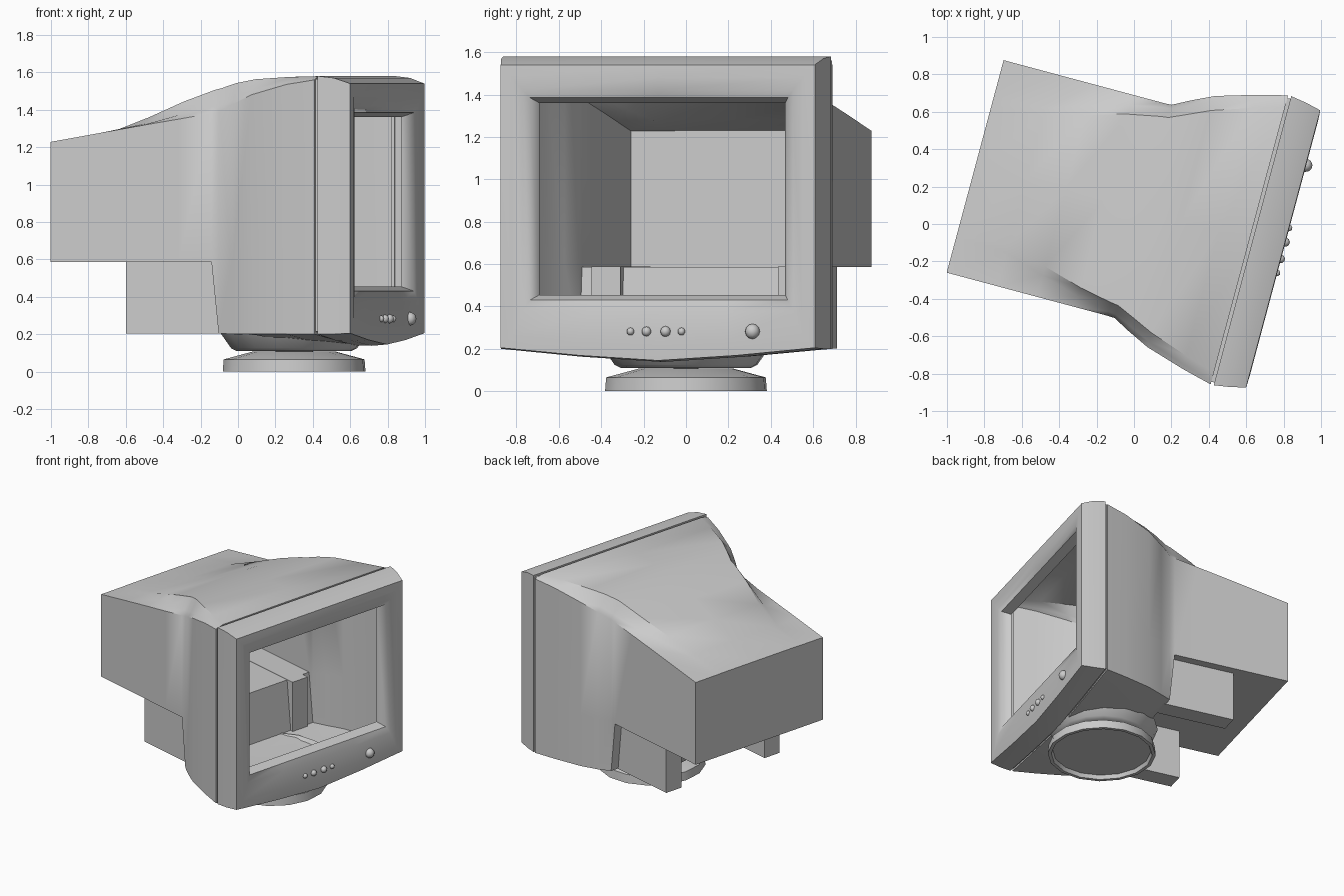
import bpy, bmesh, math
from mathutils import Matrix

# Local frame: +x is the screen direction, y is across; the whole monitor is swivelled
PLACE = Matrix.Translation((0.02, 0.075, 0)) @ Matrix.Rotation(math.radians(-15), 4, 'Z')


def finish(bm, name, angle=40):
    bmesh.ops.recalc_face_normals(bm, faces=bm.faces)
    bm.transform(PLACE)
    me = bpy.data.meshes.new(name)
    bm.to_mesh(me)
    bm.free()
    ob = bpy.data.objects.new(name, me)
    bpy.context.collection.objects.link(ob)
    bpy.ops.object.select_all(action='DESELECT')
    ob.select_set(True)
    bpy.context.view_layer.objects.active = ob
    bpy.ops.object.shade_smooth_by_angle(angle=math.radians(angle))
    return ob


def loft(name, rings, cap=False, angle=40):
    bm = bmesh.new()
    vs = [[bm.verts.new(p) for p in r] for r in rings]
    n = len(rings[0])
    for a, b in zip(vs, vs[1:]):
        for i in range(n):
            j = (i + 1) % n
            bm.faces.new((a[i], a[j], b[j], b[i]))
    if cap:
        bm.faces.new(vs[-1])
    bmesh.ops.remove_doubles(bm, verts=bm.verts, dist=1e-5)
    return finish(bm, name, angle)


def mirrored(u, half):
    # half profile from bottom centre to top centre, mirrored across y
    pts = half + [(-y, z) for y, z in reversed(half[1:-1])]
    return [(u, y, z) for y, z in pts]


def lathe(name, prof, cx, seg=16, angle=35):
    rings = [[(cx + r * math.cos(2 * math.pi * i / seg), r * math.sin(2 * math.pi * i / seg), z)
              for i in range(seg)] for r, z in prof]
    return loft(name, rings, angle=angle)


# Rear housing: u, half width, bottom edge, bottom centre, shoulder z, hump half width, top z
stations = [
    (0.618, 0.785, 0.215, 0.155, 1.545, 0.770, 1.565),
    (0.618, 0.800, 0.200, 0.140, 1.560, 0.785, 1.580),
    (0.450, 0.758, 0.200, 0.145, 1.535, 0.735, 1.580),
    (0.240, 0.695, 0.200, 0.165, 1.480, 0.665, 1.572),
    (0.120, 0.638, 0.200, 0.190, 1.430, 0.610, 1.555),
    (0.030, 0.590, 0.205, 0.205, 1.388, 0.570, 1.530),
    (-0.01, 0.588, 0.585, 0.585, 1.381, 0.565, 1.520),
    (-0.19, 0.588, 0.585, 0.585, 1.350, 0.530, 1.455),
    (-0.40, 0.588, 0.585, 0.585, 1.315, 0.470, 1.365),
    (-0.62, 0.588, 0.585, 0.585, 1.277, 0.400, 1.281),
    (-0.90, 0.588, 0.585, 0.585, 1.228, 0.390, 1.230),
]
loft("rear_housing", [mirrored(u, [(0, zc), (w, zb), (w, 0.6), (w, zs), (wh, zs + (zt - zs) * 0.25),
                                   (wh - 0.05, zt - (zt - zs) * 0.1), (0, zt)])
                      for u, w, zb, zc, zs, wh, zt in stations], cap=True)

# Front bezel, from the seam groove round the rim and into the screen opening
bezel = [
    (0.618, 0.785, 0.215, 0.155, 1.565),
    (0.635, 0.785, 0.215, 0.155, 1.565),
    (0.635, 0.800, 0.200, 0.140, 1.580),
    (0.720, 0.787, 0.200, 0.138, 1.570),
    (0.805, 0.767, 0.205, 0.145, 1.540),
    (0.808, 0.710, 0.260, 0.230, 1.480),
    (0.800, 0.660, 0.380, 0.370, 1.420),
    (0.785, 0.630, 0.430, 0.430, 1.385),
    (0.720, 0.600, 0.455, 0.455, 1.360),
]
loft("front_bezel", [mirrored(u, [(0, zc), (w * 0.5, zc + (zb - zc) * 0.4), (w, zb), (w, zt), (0, zt)])
                     for u, w, zb, zc, zt in bezel], angle=45)

# Two rear support legs under the housing
for name, s in (("left_leg", -1), ("right_leg", 1)):
    bm = bmesh.new()
    bmesh.ops.create_cube(bm, size=1, matrix=Matrix.Translation((-0.225, s * 0.455, 0.395))
                          @ Matrix.Diagonal((0.55, 0.14, 0.385, 1)))
    finish(bm, name)

# Swivel neck and foot
lathe("swivel_neck", [(0, 0.108), (0.31, 0.11), (0.34, 0.125), (0.40, 0.21)], 0.29)
lathe("base_foot", [(0, 0.03), (0.35, 0.03), (0.36, 0.0), (0.385, 0.0), (0.38, 0.065),
                    (0.22, 0.108), (0, 0.108)], 0.29)

# Control buttons and power button
buttons = [(-0.133, 0.018), (-0.055, 0.023), (0.038, 0.025), (0.116, 0.018), (0.463, 0.036)]
for i, (y, r) in enumerate(buttons):
    bm = bmesh.new()
    bmesh.ops.create_uvsphere(bm, u_segments=10, v_segments=6, radius=r,
                              matrix=Matrix.Translation((0.806, y, 0.282)))
    finish(bm, "power_button" if i == 4 else f"control_button_{i + 1}", 60)
